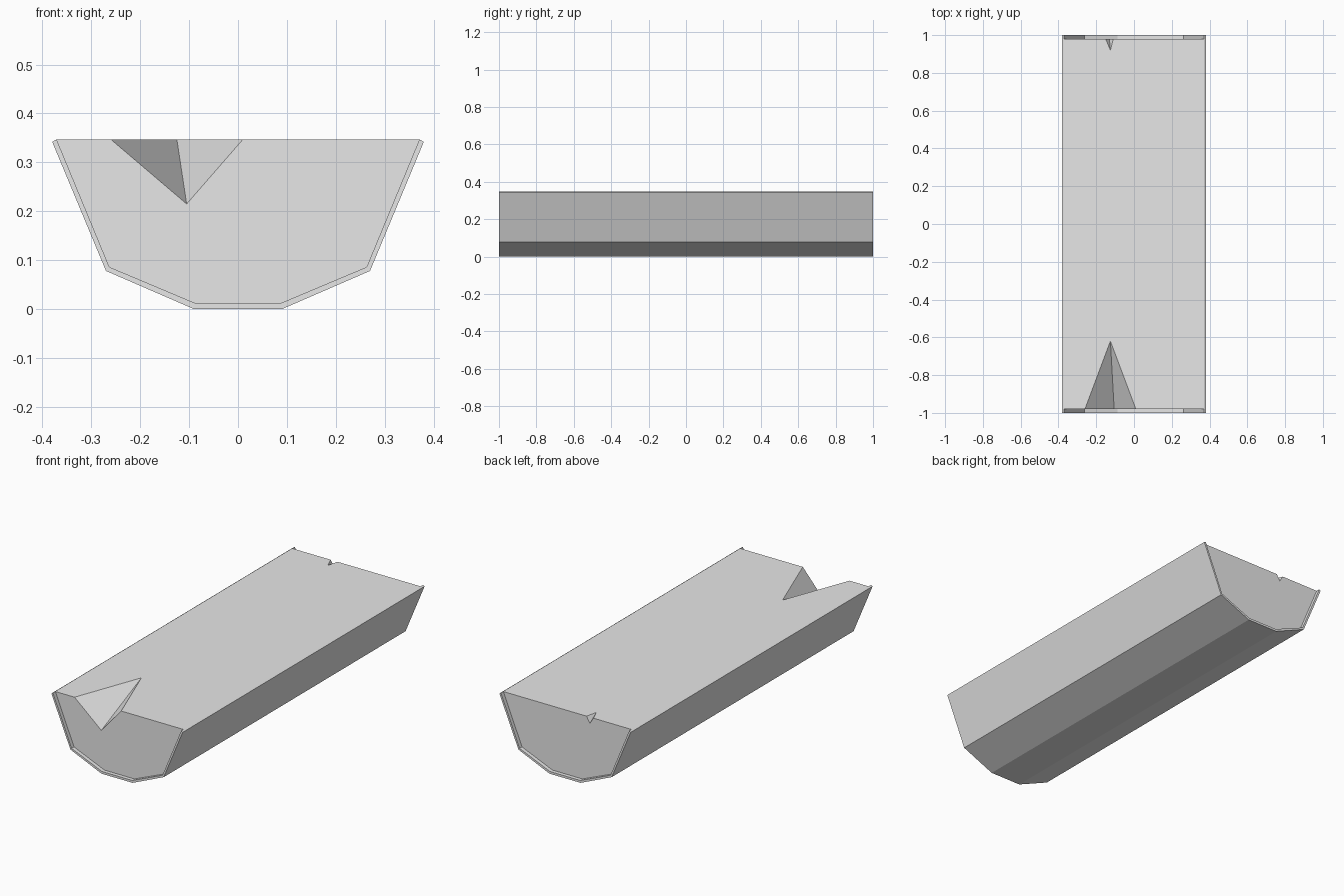
import bpy, bmesh

if "Cube" in bpy.data.objects:
    bpy.data.objects.remove(bpy.data.objects["Cube"])

# One plain grey for the whole model
grey = bpy.data.materials.new("light_grey")
grey.use_nodes = True
colour = (0.8, 0.8, 0.8, 1)
grey.diffuse_color = colour
grey.node_tree.nodes["Principled BSDF"].inputs["Base Color"].default_value = colour

END = 0.98    # end faces of the filling
TOP = 0.347   # level of the filling


def add_object(name, bm):
    bmesh.ops.recalc_face_normals(bm, faces=bm.faces)
    mesh = bpy.data.meshes.new(name)
    bm.to_mesh(mesh)
    bm.free()
    mesh.materials.append(grey)
    obj = bpy.data.objects.new(name, mesh)
    bpy.context.collection.objects.link(obj)
    return obj


def mirrored(half):
    """Complete a right-hand half section, given from the top down."""
    return [(-x, z) for x, z in half] + [(x, z) for x, z in reversed(half)]


def extrude_section(name, section, half_length):
    bm = bmesh.new()
    face = bm.faces.new([bm.verts.new((x, -half_length, z)) for x, z in section])
    grown = bmesh.ops.extrude_face_region(bm, geom=[face], use_keep_orig=True)
    verts = [v for v in grown["geom"] if isinstance(v, bmesh.types.BMVert)]
    bmesh.ops.translate(bm, verts=verts, vec=(0, 2 * half_length, 0))
    return add_object(name, bm)


# Thin trough shell with five flat sides
outer = mirrored([(0.38, 0.342), (0.27, 0.078), (0.09, 0.0)])
inner = mirrored([(0.371, TOP), (0.263, 0.086), (0.087, 0.012)])
extrude_section("trough_shell", outer + inner[::-1], 1.0)

# Filling, level with the rim and set in slightly at both ends
filling = extrude_section("filling", inner, END)


def cut_notch(name, side, left, right, bottom, tip):
    """Cut a tapering notch into one end of the filling."""
    bm = bmesh.new()
    y, over = side * END, side * 0.05
    lift = 0.05
    # Extended past the surface so that the cut is clean
    base = [bm.verts.new(p) for p in ((left, y, TOP), (right, y, TOP), (*bottom[:1], y, bottom[1]))]
    apex = bm.verts.new((tip[0], tip[1], TOP))
    l, r, b = base
    outside = [bm.verts.new((v.co.x, y + over, v.co.z)) for v in base]
    above = [bm.verts.new((v.co.x, v.co.y, TOP + lift)) for v in (outside[0], outside[1], apex, l, r)]
    lo, ro, bo = outside
    lu, ru, au, lm, rm = above
    for ring in ((l, b, apex), (b, r, apex), (lo, bo, b, l), (bo, ro, r, b), (lo, ro, bo),
                 (lo, lu, ru, ro), (lu, lm, rm, ru), (lm, au, rm),
                 (l, apex, au, lm), (apex, r, rm, au), (lo, l, lm, lu), (r, ro, ru, rm)):
        bm.faces.new(ring)
    cutter = add_object(name, bm)
    cutter.hide_render = True
    mod = filling.modifiers.new(name, "BOOLEAN")
    mod.operation, mod.object, mod.solver = "DIFFERENCE", cutter, "EXACT"
    bpy.context.view_layer.objects.active = filling
    bpy.ops.object.modifier_apply(modifier=name)
    bpy.data.objects.remove(cutter)


cut_notch("front_notch", -1, -0.26, 0.01, (-0.105, 0.215), (-0.125, -0.62))
cut_notch("back_notch", 1, -0.15, -0.11, (-0.13, 0.315), (-0.125, 0.92))
